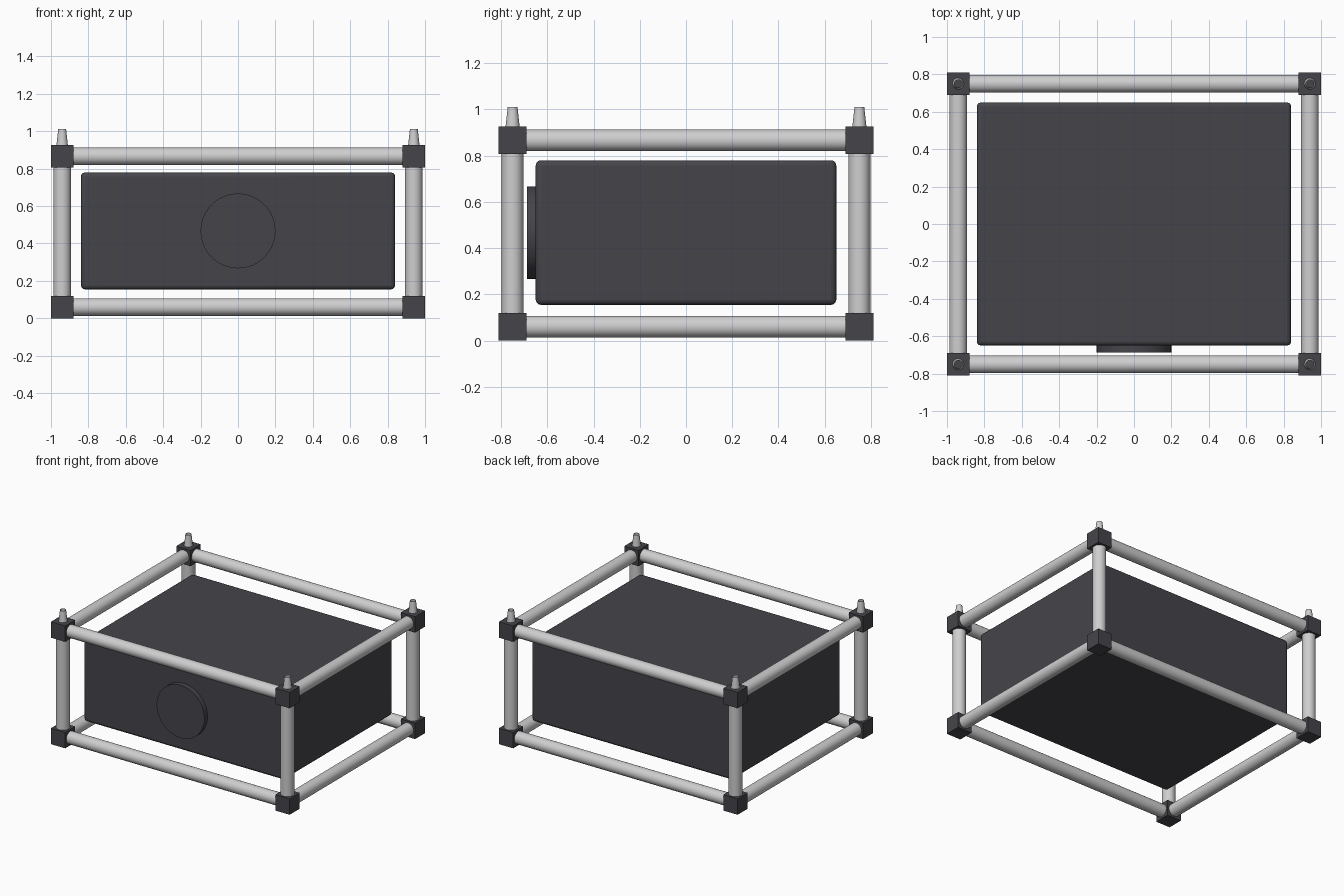
import bpy
from math import pi, radians

cube = bpy.data.objects.get("Cube")
if cube:
    bpy.data.objects.remove(cube, do_unlink=True)


def material(name, color):
    m = bpy.data.materials.new(name)
    m.use_nodes = True
    m.diffuse_color = color
    m.node_tree.nodes["Principled BSDF"].inputs["Base Color"].default_value = color
    return m


dark = material("charcoal", (0.06, 0.058, 0.068, 1))
metal = material("light_metal", (0.62, 0.62, 0.63, 1))


def finish(name, mat, smooth=False):
    ob = bpy.context.object
    ob.name = name
    ob.data.materials.append(mat)
    if smooth:
        bpy.ops.object.shade_smooth_by_angle(angle=radians(40))
    return ob


def box(name, center, size, mat):
    bpy.ops.mesh.primitive_cube_add(size=1, location=center)
    ob = finish(name, mat)
    ob.scale = size
    bpy.ops.object.transform_apply(location=False, rotation=False, scale=True)
    return ob


def cylinder(name, center, radius, length, axis, mat, sides=32):
    turn = {"x": (0, pi / 2, 0), "y": (pi / 2, 0, 0), "z": (0, 0, 0)}[axis]
    bpy.ops.mesh.primitive_cylinder_add(vertices=sides, radius=radius, depth=length,
                                        location=center, rotation=turn)
    return finish(name, mat, True)


# Frame centre lines
X, Y, LOW, HIGH = 0.94, 0.75, 0.06, 0.866
MID = (LOW + HIGH) / 2
TUBE = 0.047
sides = ((-1, "right"), (1, "left"))
ends = ((-1, "front"), (1, "back"))
levels = ((LOW, "lower"), (HIGH, "upper"))

# Enclosure with rounded edges
body = box("enclosure", (0, 0, 0.467), (1.68, 1.3, 0.625), dark)
bevel = body.modifiers.new("rounded_edges", "BEVEL")
bevel.width = 0.022
bevel.segments = 3
bpy.ops.object.shade_smooth_by_angle(angle=radians(40))

# Round front port
cylinder("front_port", (0, -0.66, 0.467), 0.2, 0.055, "y", dark, 48)

# Horizontal tubes
for z, level in levels:
    for s, end in ends:
        cylinder(f"{level}_{end}_tube", (0, s * Y, z), TUBE, 2 * X, "x", metal)
    for s, side in sides:
        cylinder(f"{level}_{side}_tube", (s * X, 0, z), TUBE, 2 * Y, "y", metal)

# Posts, corner blocks and tapered open pins
for sx, side in sides:
    for sy, end in ends:
        x, y = sx * X, sy * Y
        place = f"{end}_{side}"
        cylinder(f"{place}_post", (x, y, MID), TUBE, HIGH - LOW, "z", metal)
        for z, level in levels:
            box(f"{level}_{place}_corner", (x, y, z), (0.12, 0.12, 0.12), dark)
        bpy.ops.mesh.primitive_cone_add(vertices=24, radius1=0.031, radius2=0.021, depth=0.09,
                                        location=(x, y, 0.966), end_fill_type="NOTHING")
        finish(f"{place}_pin", metal, True)
